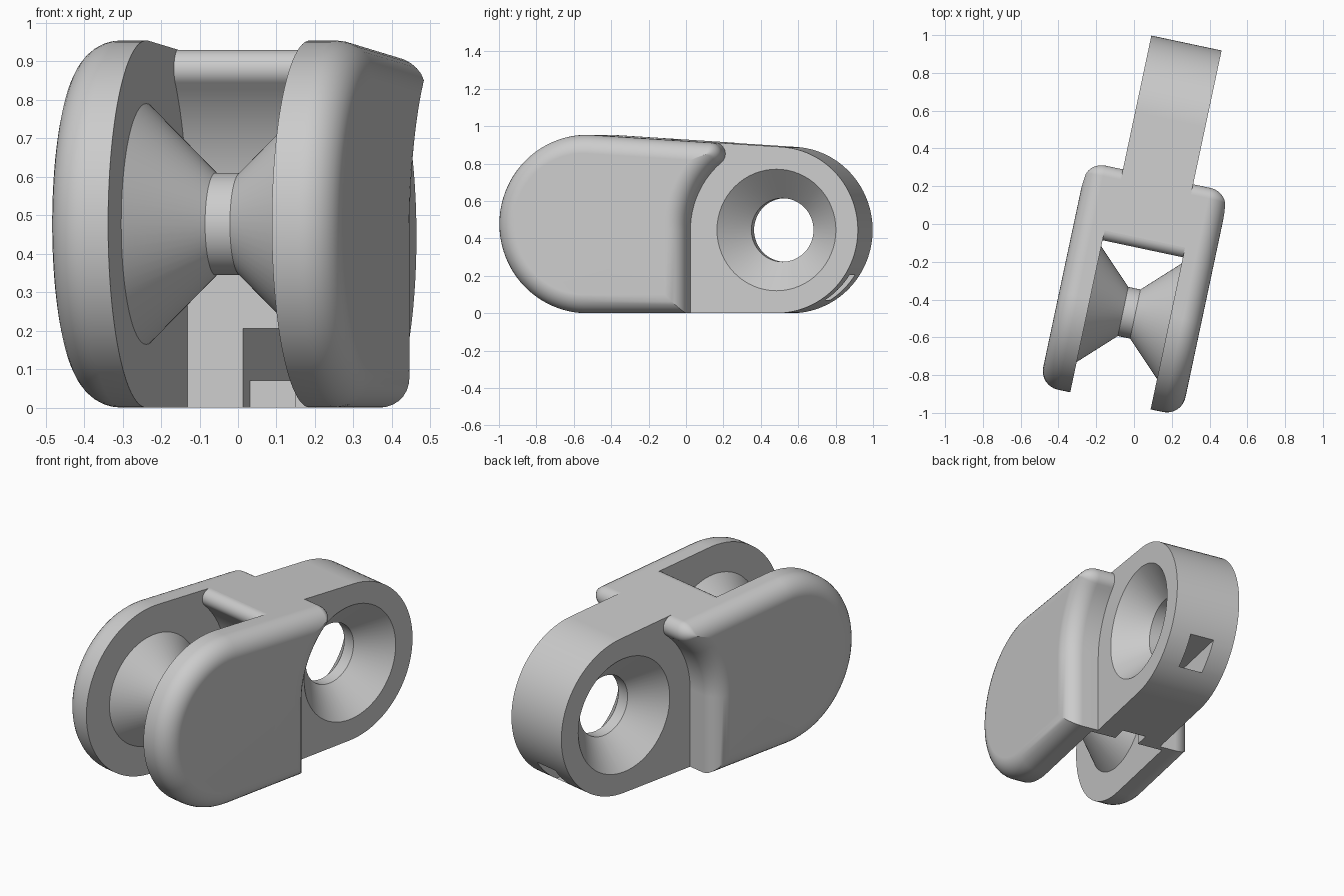
import bpy, bmesh
from math import pi, sin, cos, sqrt, atan2, radians

cube = bpy.data.objects.get("Cube")
if cube:
    bpy.data.objects.remove(cube, do_unlink=True)

gray = bpy.data.materials.new("plain_gray")
gray.use_nodes = True
gray.diffuse_color = (0.6, 0.6, 0.6, 1)
gray.node_tree.nodes["Principled BSDF"].inputs["Base Color"].default_value = (0.6, 0.6, 0.6, 1)

# Main dimensions: pin and hole axes run along x, profiles lie in the y-z plane
PIN_Y, PIN_R = -0.465, 0.477
HOLE_Y, HOLE_R = 0.55, 0.445
ARM_X, SLOT_X, TONGUE_X = 0.385, 0.2175, 0.19
FILLET = 0.1
TILT = pi / 2 - 2 * atan2(PIN_R - HOLE_R, HOLE_Y - PIN_Y)   # direction of the top normal


def arc(cy, cz, r, a0, a1, n):
    return [(cy + r * cos(a0 + (a1 - a0) * i / n), cz + r * sin(a0 + (a1 - a0) * i / n))
            for i in range(n + 1)]


def nose_center(cy, cz, reach, side, depth):
    """Centre of a rounding that touches the sloping top and a clearance arc."""
    y = 0
    for _ in range(12):
        z = PIN_R + (PIN_R - depth - (y - PIN_Y) * cos(TILT)) / sin(TILT)
        y = cy + side * sqrt(reach ** 2 - (z - cz) ** 2)
    return y, z


def arm_profile(d):
    """Fork outline, moved inward by d."""
    rho, clear = max(0.06 - d, 0.001), 0.47 + d
    ny, nz = nose_center(HOLE_Y, HOLE_R, clear + rho, -1, d + rho)
    ang = atan2(nz - HOLE_R, ny - HOLE_Y)
    return (arc(PIN_Y, PIN_R, PIN_R - d, 1.5 * pi, TILT, 48)
            + arc(ny, nz, rho, TILT, ang - pi, 12)
            + arc(HOLE_Y, HOLE_R, clear, ang, pi, 16)[1:]
            + [(HOLE_Y - clear, d)])


def slot_profile():
    rho, clear = 0.05, 0.515
    ny, nz = nose_center(PIN_Y, PIN_R, clear + rho, 1, rho)
    ang = atan2(nz - PIN_R, ny - PIN_Y)
    nose = arc(ny, nz, rho, ang + pi, TILT, 14)
    return ([(PIN_Y + clear, -0.1)] + arc(PIN_Y, PIN_R, clear, 0, ang, 16)
            + nose[1:] + [(nose[-1][0], 1.2), (-1.2, 1.2), (-1.2, -0.1)])


def tongue_profile():
    rim = arc(HOLE_Y, HOLE_R, HOLE_R, -pi / 2, TILT, 48)
    back = 0.0
    top = rim[-1][1] + (rim[-1][0] - back) * cos(TILT) / sin(TILT)
    return rim + [(back, top), (back, 0)]


def loft(name, layers):
    """Join equal outlines, each given as (x, points), and cap both ends."""
    bm = bmesh.new()
    rings = [[bm.verts.new((x, y, z)) for y, z in pts] for x, pts in layers]
    for a, b in zip(rings, rings[1:]):
        for i in range(len(a)):
            j = (i + 1) % len(a)
            bm.faces.new((a[i], a[j], b[j], b[i]))
    bm.faces.new(rings[0])
    bm.faces.new(rings[-1])
    bmesh.ops.recalc_face_normals(bm, faces=bm.faces)
    me = bpy.data.meshes.new(name)
    bm.to_mesh(me)
    bm.free()
    me.materials.append(gray)
    ob = bpy.data.objects.new(name, me)
    bpy.context.collection.objects.link(ob)
    return ob


def prism(name, half, pts, mid=0):
    return loft(name, [(mid - half, pts), (mid + half, pts)])


def box(name, half, y0, y1, z0, z1):
    return prism(name, half, [(y0, z0), (y1, z0), (y1, z1), (y0, z1)])


def spool(name, cy, cz, steps):
    """Round shape on an x axis, mirrored from (x, radius) steps."""
    full = [(-x, r) for x, r in reversed(steps)] + steps
    return loft(name, [(x, arc(cy, cz, r, 0, 2 * pi, 64)[:-1]) for x, r in full])


def activate(ob):
    bpy.ops.object.select_all(action='DESELECT')
    ob.select_set(True)
    bpy.context.view_layer.objects.active = ob


def combine(target, other, operation):
    activate(target)
    mod = target.modifiers.new("cut", 'BOOLEAN')
    mod.operation, mod.solver, mod.object = operation, 'EXACT', other
    other.hide_render = True
    bpy.ops.object.modifier_apply(modifier=mod.name)
    bpy.data.objects.remove(other, do_unlink=True)


# Fork body with rounded outer edges
STEPS = 8
half = [(ARM_X - FILLET + FILLET * sin(t), FILLET - FILLET * cos(t))
        for t in (pi / 2 * i / STEPS for i in range(STEPS + 1))]
layers = [(-x, arm_profile(d)) for x, d in reversed(half)] + [(x, arm_profile(d)) for x, d in half]
body = loft("link_body", layers)

# Rear tongue, open fork slot, countersunk hole
combine(body, prism("tongue", TONGUE_X, tongue_profile()), 'UNION')
combine(body, prism("fork_slot", SLOT_X, slot_profile()), 'DIFFERENCE')
countersink = [(0.035, 0.17), (TONGUE_X, 0.325), (TONGUE_X + 0.0005, 0.3255)]
combine(body, spool("hole_cutter", HOLE_Y, HOLE_R, countersink), 'DIFFERENCE')

# Narrow tunnel under the hole, open to the ground next to the slot
combine(body, box("tunnel_cutter", 0.07, -0.1, 1.2, 0.07, 0.205), 'DIFFERENCE')
combine(body, box("tunnel_mouth_cutter", 0.07, -0.1, 0.14, -0.1, 0.205), 'DIFFERENCE')

# Double-cone pin across the fork
pin = spool("fork_pin", PIN_Y, PIN_R, [(0.033, 0.133), (SLOT_X, 0.313), (SLOT_X + 0.02, 0.313)])

# Smooth shading and final placement
for ob in (body, pin):
    activate(ob)
    bpy.ops.object.shade_smooth_by_angle(angle=radians(28))
    ob.modifiers.new("even_normals", 'WEIGHTED_NORMAL').keep_sharp = True
    ob.rotation_euler.z = radians(-12)
    ob.location = (0.071, -0.015, 0)
